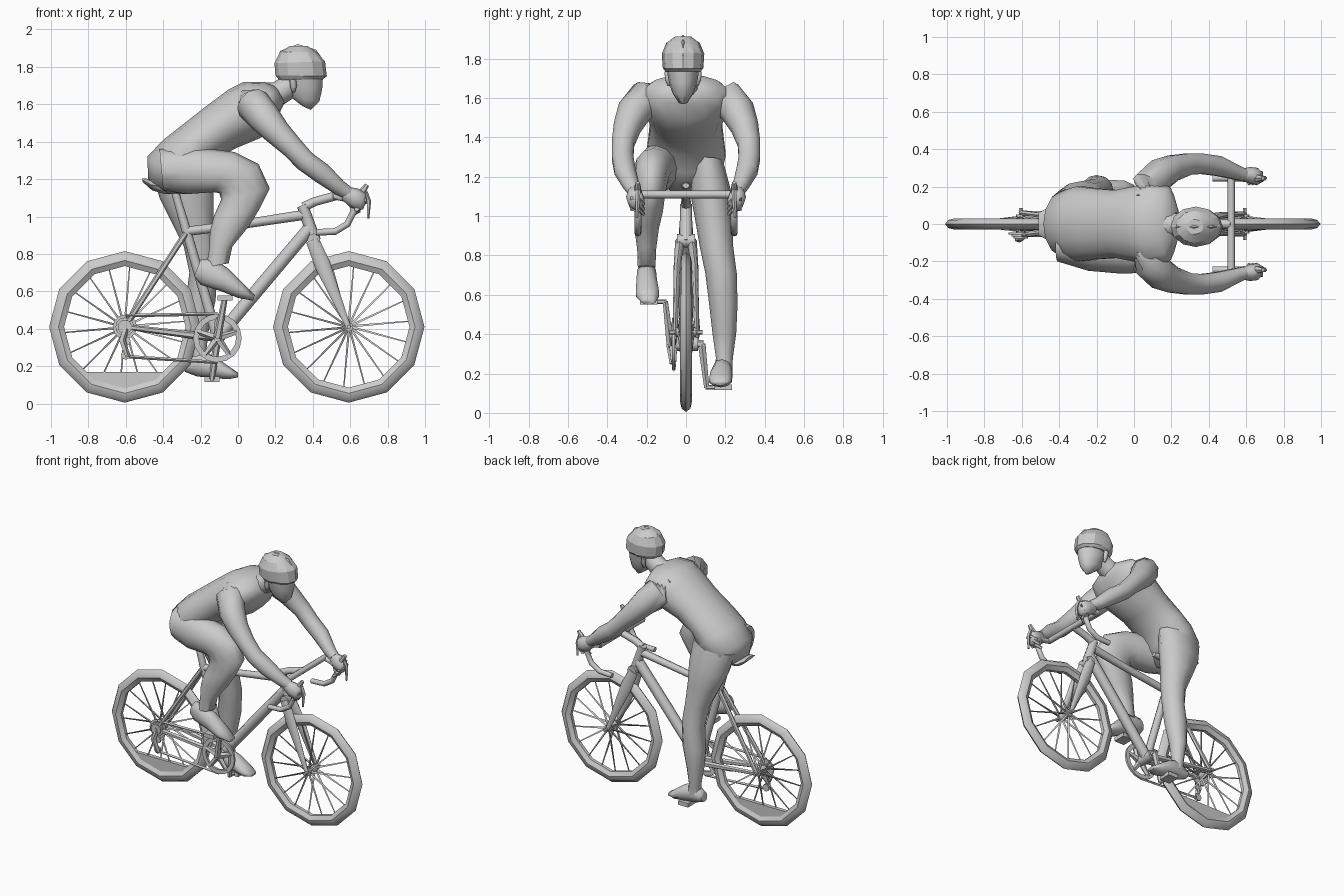
import bpy, bmesh
from math import sin, cos, pi, radians
from mathutils import Vector


def finish(name, bm, angle=50):
    bmesh.ops.recalc_face_normals(bm, faces=bm.faces)
    me = bpy.data.meshes.new(name)
    bm.to_mesh(me)
    bm.free()
    me.polygons.foreach_set("use_smooth", [angle > 0] * len(me.polygons))
    if angle > 0:
        me.set_sharp_from_angle(angle=radians(angle))
    ob = bpy.data.objects.new(name, me)
    bpy.context.collection.objects.link(ob)
    return ob


def skin(name, loops, angle, closed=False):
    bm = bmesh.new()
    rings = [[bm.verts.new(p) for p in loop] for loop in loops]
    n = len(rings[0])
    count = len(rings)
    for i in range(count if closed else count - 1):
        a, b = rings[i], rings[(i + 1) % count]
        for k in range(n):
            j = (k + 1) % n
            bm.faces.new((a[k], a[j], b[j], b[k]))
    if not closed:
        bm.faces.new(rings[0])
        bm.faces.new(rings[-1])
    return finish(name, bm, angle)


def loft(name, rings, n=12, angle=70):
    """Rings: two side-view points (x, z, x, z), then y centre and half width."""
    loops = []
    for x1, z1, x2, z2, y, w in rings:
        c = Vector(((x1 + x2) / 2, y, (z1 + z2) / 2))
        u = Vector(((x1 - x2) / 2, 0, (z1 - z2) / 2))
        loops.append([c + u * cos(2 * pi * k / n) + Vector((0, w * sin(2 * pi * k / n), 0))
                      for k in range(n)])
    return skin(name, loops, angle)


def tube(name, pts, n=8, angle=50):
    """Points: x, y, z, radius."""
    p = [Vector(q[:3]) for q in pts]
    loops = []
    for i, q in enumerate(pts):
        t = (p[min(i + 1, len(p) - 1)] - p[max(i - 1, 0)]).normalized()
        ref = Vector((0, 1, 0)) if abs(t.y) < 0.9 else Vector((1, 0, 0))
        side = (ref - t * ref.dot(t)).normalized()
        up = t.cross(side)
        loops.append([p[i] + (side * sin(2 * pi * k / n) + up * cos(2 * pi * k / n)) * q[3]
                      for k in range(n)])
    return skin(name, loops, angle)


def lathe(name, profile, cx, cz, n=12, angle=40):
    """Closed (radius, y) profile spun around a sideways axle."""
    loops = [[(cx + r * cos(2 * pi * k / n), y, cz + r * sin(2 * pi * k / n))
              for r, y in profile] for k in range(n)]
    return skin(name, loops, angle, closed=True)


def box(name, c, size):
    bm = bmesh.new()
    bmesh.ops.create_cube(bm, size=1)
    for v in bm.verts:
        v.co = Vector(c) + Vector([a * b for a, b in zip(v.co, size)])
    return finish(name, bm, 0)


REAR, FRONT, AXLE = -0.605, 0.592, 0.41
BB = (-0.11, 0.35)

# Wheels: tyre, hub and spokes
tyre = [(0.405, 0), (0.388, 0.022), (0.355, 0.03), (0.325, 0.012),
        (0.325, -0.012), (0.355, -0.03), (0.388, -0.022)]
for label, cx in (("rear", REAR), ("front", FRONT)):
    lathe(label + "_tyre", tyre, cx, AXLE)
    tube(label + "_hub", [(cx, -0.05, AXLE, 0.025), (cx, 0.05, AXLE, 0.025)])
    tube(label + "_axle", [(cx, -0.085, AXLE, 0.012), (cx, 0.085, AXLE, 0.012)], 6)
    for k in range(18):
        a = 2 * pi * k / 18 + 0.09
        y = 0.035 if k % 2 else -0.035
        tube(label + "_spoke", [(cx + 0.02 * cos(a), y, AXLE + 0.02 * sin(a), 0.008),
                                (cx + 0.335 * cos(a), 0, AXLE + 0.335 * sin(a), 0.004)], 3, 0)

# Flat filled part at the bottom of the rear rim
loops = [[(REAR + 0.36 * cos(radians(a)), y, min(0.17, AXLE + 0.36 * sin(radians(a))))
          for a in range(222, 320, 12)] for y in (-0.014, 0.014)]
skin("rear_rim_fill", loops, 0)

# Frame tubes
tube("seat_tube", [(-0.345, 0, 1.16, 0.02), (-0.275, 0, 0.92, 0.025), (*[BB[0]], 0, BB[1], 0.028)])
tube("top_tube", [(-0.28, 0, 0.92, 0.025), (0.0, 0, 0.955, 0.024), (0.36, 0, 1.01, 0.027)])
tube("down_tube", [(0.385, 0, 0.94, 0.035), (0.14, 0, 0.65, 0.036), (BB[0], 0, BB[1], 0.034)])
tube("head_tube", [(0.345, 0, 1.06, 0.03), (0.41, 0, 0.87, 0.034)])
tube("bottom_bracket", [(BB[0], -0.06, BB[1], 0.035), (BB[0], 0.06, BB[1], 0.035)])
tube("stem", [(0.35, 0, 1.05, 0.026), (0.41, 0, 1.08, 0.024), (0.52, 0, 1.11, 0.024)])
for s in (-1, 1):
    tube("seat_stay", [(-0.28, s * 0.02, 0.91, 0.016), (REAR, s * 0.06, AXLE, 0.014)], 6)
    tube("chain_stay", [(BB[0], s * 0.035, BB[1], 0.022), (REAR, s * 0.06, AXLE, 0.014)], 6)
    loft("fork_blade", [(0.43, 0.89, 0.365, 0.86, s * 0.03, 0.025),
                        (0.49, 0.76, 0.415, 0.72, s * 0.045, 0.018),
                        (FRONT + 0.012, 0.41, FRONT - 0.012, 0.4, s * 0.055, 0.012)], 8)
tube("fork_crown", [(0.405, -0.045, 0.875, 0.035), (0.405, 0.045, 0.875, 0.035)])

# Saddle
loft("saddle", [(-0.51, 1.205, -0.51, 1.185, 0, 0.06), (-0.47, 1.2, -0.46, 1.14, 0, 0.085),
                (-0.39, 1.19, -0.39, 1.12, 0, 0.07), (-0.28, 1.18, -0.28, 1.13, 0, 0.03),
                (-0.17, 1.17, -0.17, 1.14, 0, 0.018)], 8)

# Handlebar, drops and brake levers
tube("handlebar", [(0.52, -0.25, 1.11, 0.02), (0.52, 0.25, 1.11, 0.02)])
drop = [(0.51, 1.11), (0.6, 1.09), (0.62, 1.03), (0.585, 0.96), (0.52, 0.92), (0.42, 0.915)]
for s in (-1, 1):
    tube("bar_drop", [(x, s * 0.245, z, 0.018) for x, z in drop])
    tube("brake_hood", [(0.58, s * 0.245, 1.09, 0.022), (0.65, s * 0.245, 1.11, 0.024),
                        (0.69, s * 0.245, 1.17, 0.012)], 6)
    tube("brake_lever", [(0.68, s * 0.245, 1.13, 0.014), (0.70, s * 0.245, 1.08, 0.012),
                         (0.695, s * 0.25, 0.99, 0.007)], 5)

# Chainring, cranks, pedals
lathe("chainring", [(0.13, -0.055), (0.13, -0.07), (0.1, -0.07), (0.1, -0.055)], *BB, 16)
for k in range(5):
    a = 2 * pi * k / 5 + 0.3
    tube("chainring_arm", [(BB[0], -0.065, BB[1], 0.022),
                           (BB[0] + 0.11 * cos(a), -0.063, BB[1] + 0.11 * sin(a), 0.014)], 5)
for s, px, pz in ((-1, -0.07, 0.565), (1, -0.14, 0.13)):
    tube("crank", [(BB[0], s * 0.08, BB[1], 0.022), (px, s * 0.105, pz, 0.015)], 6)
    tube("crank_axle", [(BB[0], 0, BB[1], 0.02), (BB[0], s * 0.09, BB[1], 0.02)], 6)
    tube("pedal_axle", [(px, s * 0.1, pz, 0.012), (px, s * 0.23, pz, 0.012)], 6)
    box("pedal", (px, s * 0.19, pz), (0.08, 0.09, 0.028))

# Sprockets, chain and rear derailleur
for r, y in ((0.065, -0.045), (0.05, -0.057), (0.038, -0.068)):
    tube("sprocket", [(REAR, y, AXLE, r), (REAR, y - 0.01, AXLE, r)], 12)
chain = [(-0.6, 0.472), (-0.11, 0.48), (None, None), (-0.11, 0.215), (-0.57, 0.25)]
tube("chain_upper", [(-0.6, -0.06, 0.47, 0.009), (-0.11, -0.062, 0.48, 0.009)], 4)
tube("chain_lower", [(-0.11, -0.062, 0.22, 0.009), (-0.58, -0.06, 0.25, 0.009)], 4)
tube("derailleur_cage", [(-0.6, -0.075, 0.4, 0.016), (-0.62, -0.08, 0.34, 0.02),
                         (-0.59, -0.07, 0.25, 0.014)], 5)
for z in (0.335, 0.26):
    tube("derailleur_wheel", [(-0.6, -0.055, z, 0.026), (-0.6, -0.067, z, 0.026)], 8)

# Rider torso and neck
loft("torso", [(-0.48, 1.2, -0.37, 1.12, 0, 0.09), (-0.485, 1.32, -0.25, 1.12, 0, 0.18),
               (-0.40, 1.41, -0.17, 1.22, 0, 0.205), (-0.31, 1.48, -0.12, 1.31, 0, 0.195),
               (-0.17, 1.59, 0.0, 1.37, 0, 0.185), (-0.05, 1.68, 0.12, 1.42, 0, 0.21),
               (0.03, 1.72, 0.2, 1.49, 0, 0.23), (0.14, 1.72, 0.23, 1.57, 0, 0.2),
               (0.2, 1.70, 0.25, 1.61, 0, 0.08)], 14)
tube("neck", [(0.14, 0, 1.63, 0.09), (0.22, -0.005, 1.66, 0.065), (0.31, -0.015, 1.72, 0.065)], 10, 70)

# Head, ears and helmet
loft("head", [(0.345, 1.59, 0.39, 1.57, -0.015, 0.025), (0.28, 1.64, 0.435, 1.615, -0.015, 0.055),
              (0.25, 1.70, 0.45, 1.68, -0.015, 0.074), (0.23, 1.77, 0.455, 1.76, -0.015, 0.085)])
loft("helmet", [(0.22, 1.73, 0.455, 1.735, -0.015, 0.088), (0.2, 1.755, 0.475, 1.75, -0.015, 0.103),
                (0.195, 1.82, 0.465, 1.83, -0.015, 0.108), (0.225, 1.88, 0.42, 1.88, -0.015, 0.085),
                (0.28, 1.913, 0.37, 1.913, -0.015, 0.04)], 12, 25)
for y in (-0.065, -0.015, 0.035):
    d = abs(y + 0.015) * 0.5
    tube("helmet_rib", [(0.205 + d, y, 1.8, 0.012), (0.235 + d, y, 1.875 - d, 0.014),
                        (0.32, y, 1.908 - d, 0.014), (0.41 - d, y, 1.88 - d, 0.014),
                        (0.46 - d, y, 1.81, 0.012)], 4, 0)
for s in (-1, 1):
    loft("ear", [(0.31, 1.735, 0.275, 1.73, s * 0.08 - 0.015, 0.016),
                 (0.315, 1.70, 0.28, 1.69, s * 0.078 - 0.015, 0.016),
                 (0.305, 1.665, 0.29, 1.66, s * 0.07 - 0.015, 0.01)], 6)

# Arms and hands
arm = [(0.06, 0.13, 1.62, 0.07), (0.08, 0.205, 1.60, 0.094), (0.14, 0.265, 1.53, 0.088),
       (0.21, 0.3, 1.45, 0.072), (0.29, 0.32, 1.37, 0.06), (0.36, 0.322, 1.295, 0.057),
       (0.45, 0.31, 1.23, 0.056), (0.54, 0.278, 1.155, 0.042), (0.59, 0.262, 1.125, 0.035)]
for s in (-1, 1):
    tube("arm", [(x, s * y, z, r) for x, y, z, r in arm], 10, 70)
    loft("hand", [(0.58, 1.16, 0.555, 1.09, s * 0.265, 0.03), (0.64, 1.15, 0.60, 1.05, s * 0.26, 0.045),
                  (0.68, 1.13, 0.645, 1.03, s * 0.255, 0.045), (0.69, 1.09, 0.67, 1.04, s * 0.25, 0.025)], 8)
    for k in range(3):
        tube("finger", [(0.675 - 0.02 * k, s * 0.28, 1.09 - 0.025 * k, 0.014),
                        (0.685 - 0.02 * k, s * 0.235, 1.08 - 0.025 * k, 0.012),
                        (0.65 - 0.02 * k, s * 0.215, 1.06 - 0.025 * k, 0.01)], 5)

# Raised leg and shoe
loft("raised_leg", [(-0.42, 1.36, -0.40, 1.14, -0.11, 0.09), (-0.22, 1.37, -0.27, 1.12, -0.14, 0.11),
                    (-0.02, 1.345, -0.13, 1.13, -0.165, 0.1), (0.11, 1.28, -0.1, 1.125, -0.175, 0.088),
                    (0.17, 1.15, -0.09, 1.09, -0.18, 0.076), (0.115, 1.04, -0.13, 1.0, -0.19, 0.072),
                    (0.06, 0.95, -0.15, 0.92, -0.2, 0.062), (-0.03, 0.84, -0.155, 0.82, -0.2, 0.048),
                    (-0.05, 0.75, -0.17, 0.73, -0.2, 0.045)])
loft("raised_shoe", [(-0.2, 0.77, -0.235, 0.68, -0.2, 0.035), (-0.13, 0.775, -0.2, 0.635, -0.2, 0.05),
                     (-0.05, 0.72, -0.09, 0.6, -0.2, 0.055), (0.03, 0.64, 0.0, 0.565, -0.195, 0.062),
                     (0.09, 0.58, 0.08, 0.55, -0.19, 0.035)], 10)

# Stretched leg and shoe
loft("lower_leg", [(-0.14, 1.3, -0.46, 1.25, 0.1, 0.09), (-0.13, 1.15, -0.42, 1.1, 0.125, 0.105),
                   (-0.13, 1.0, -0.36, 0.98, 0.14, 0.095), (-0.12, 0.85, -0.29, 0.84, 0.155, 0.085),
                   (-0.11, 0.72, -0.26, 0.7, 0.178, 0.08), (-0.12, 0.55, -0.28, 0.55, 0.19, 0.072),
                   (-0.155, 0.4, -0.27, 0.4, 0.195, 0.06), (-0.17, 0.28, -0.25, 0.28, 0.195, 0.043),
                   (-0.15, 0.2, -0.25, 0.2, 0.19, 0.045)])
loft("lower_shoe", [(-0.27, 0.24, -0.285, 0.17, 0.19, 0.035), (-0.2, 0.285, -0.22, 0.145, 0.185, 0.05),
                    (-0.12, 0.25, -0.12, 0.135, 0.18, 0.058), (-0.05, 0.2, -0.05, 0.13, 0.175, 0.06),
                    (0.0, 0.165, 0.0, 0.14, 0.175, 0.035)], 10)
